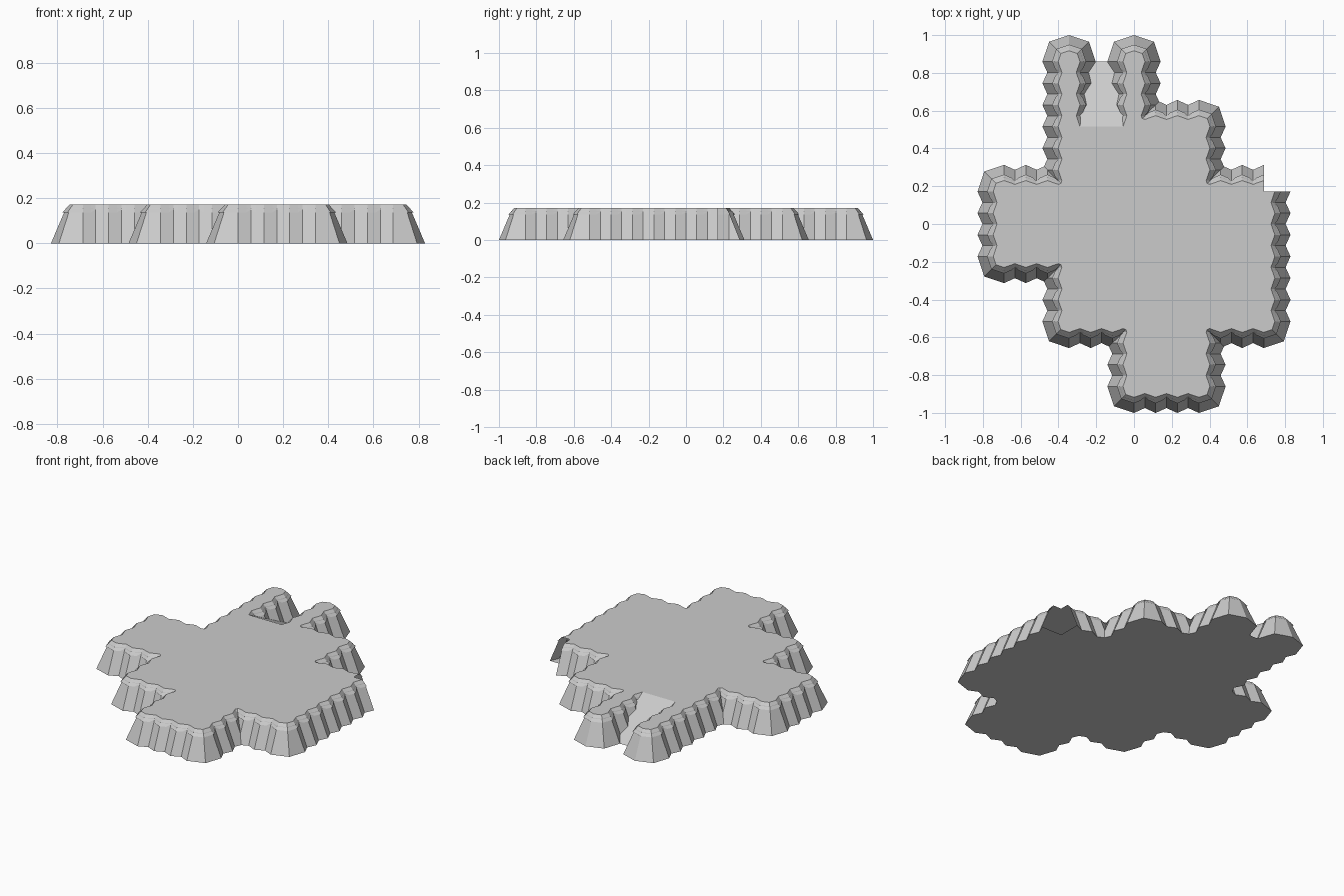
import bpy, bmesh
from math import radians
from mathutils import Vector, Matrix

if "Cube" in bpy.data.objects:
    bpy.data.objects.remove(bpy.data.objects["Cube"])

U = 0.34375          # tile size
H = U / 2            # plateau height
P = U / 6            # half pitch of the cliff flutes

# (ridge offset, groove offset) from the tile line at each level
BASE, WALL_TOP = (0.141, 0.115), (0.075, 0.052)
LIP, LIP_NOTCH, RIM = (0.090, 0.065), 0.056, (0.058, 0.038)


def make_object(name, bm):
    bmesh.ops.remove_doubles(bm, verts=bm.verts, dist=1e-5)
    mesh = bpy.data.meshes.new(name)
    bm.to_mesh(mesh)
    bm.free()
    obj = bpy.data.objects.new(name, mesh)
    bpy.context.collection.objects.link(obj)
    return obj


def face(bm, pts):
    bm.faces.new([bm.verts.new(p) for p in pts])


def bridge(bm, low, high):
    for i in range(len(low) - 1):
        face(bm, (low[i], low[i + 1], high[i + 1], high[i]))


def at(p, z):
    return Vector((p.x, p.y, z))


# Straight cliff: fluted wall and notched lip from a to b (outside on the right)
def straight(walls, tops, a, b):
    d = (b - a).normalized()
    n = Vector((d.y, -d.x))
    steps = round((b - a).length / P)

    def line(level, z):
        return [at(a + d * P * i + n * level[i % 2], z) for i in range(steps + 1)]

    base, rim = line(BASE, 0), line(RIM, H)
    bridge(walls, base, line(WALL_TOP, 0.155))
    face(walls, [at(b, 0), at(a, 0)][::-1] + base[::-1])
    low, high = [], []
    for i in range(0, steps, 2):
        for t, k, notch in ((0, 0, 0), (0.65, 0.65, 0), (1, 1, 1), (1.35, 0.65, 0)):
            o = LIP_NOTCH if notch else LIP[0] + (LIP[1] - LIP[0]) * k
            r = RIM[0] + (RIM[1] - RIM[0]) * k
            p = a + d * P * (i + t)
            low.append(at(p + n * o, 0.149 if notch else 0.137))
            high.append(at(p + n * r, H))
    low.append(at(b + n * LIP[0], 0.137))
    high.append(rim[-1])
    bridge(tops, low, high)
    face(tops, [at(b, H), at(a, H)] + high)


# Outer corner: two facets turning a quarter circle counter-clockwise
def corner(walls, tops, c, n):
    def arc(r, z):
        return [at(c + (Matrix.Rotation(radians(t), 2) @ n) * r * k, z)
                for t, k in ((0, 1), (45, 1.06), (90, 1))]

    base, rim = arc(BASE[0], 0), arc(RIM[0], H)
    bridge(walls, base, arc(WALL_TOP[0], 0.155))
    face(walls, [at(c, 0)] + base[::-1])
    bridge(tops, arc(LIP[0], 0.137), rim)
    face(tops, [at(c, H)] + rim)


# Tile line around the plateau, counter-clockwise; narrow spurs are doubled back
path = [(-1, 1.5), (-1, 2.5), (-1, 0.5), (-2, 0.5), (-2, -0.5), (-1, -0.5),
        (-1, -1.5), (0, -1.5), (0, -2.5), (1, -2.5), (1, -1.5), (2, -1.5),
        (2, 0.5), (1, 0.5), (1, 1.5), (0, 1.5), (0, 2.5), (0, 1.5)]
pts = [Vector(p) * U for p in path]

walls, tops = bmesh.new(), bmesh.new()
for i in range(len(pts) - 1):
    a, b = pts[i], pts[i + 1]
    straight(walls, tops, a, b)
    if i + 2 == len(pts) or path[i + 1] == (2, 0.5):   # one corner tile is left open
        continue
    d, e = (b - a).normalized(), (pts[i + 2] - b).normalized()
    n = Vector((d.y, -d.x))
    turn = d.x * e.y - d.y * e.x
    if turn > 0.5:
        corner(walls, tops, b, n)
    elif d.dot(e) < -0.5:                               # spur tip turns twice
        corner(walls, tops, b, n)
        corner(walls, tops, b, d)

# Flat plateau and underside
for x0, x1, y0, y1 in ((0, 1, -2.5, -1.5), (-1, 2, -1.5, -0.5),
                       (-2, 2, -0.5, 0.5), (-1, 1, 0.5, 1.5)):
    quad = [Vector(p) * U for p in ((x0, y0), (x1, y0), (x1, y1), (x0, y1))]
    face(tops, [at(p, H) for p in quad])
    face(walls, [at(p, 0) for p in reversed(quad)])

make_object("cliff_walls", walls)
make_object("plateau_top", tops)

# Ramp between the two spurs
bm = bmesh.new()
hi = [Vector((-U, 1.5 * U, H)), Vector((0, 1.5 * U, H))]
lo = [Vector((0, 2.5 * U, 0)), Vector((-U, 2.5 * U, 0))]
face(bm, hi + lo)
face(bm, [lo[1], lo[0], at(hi[1], 0), at(hi[0], 0)])
bmesh.ops.remove_doubles(bm, verts=bm.verts, dist=1e-5)
make_object("ramp", bm)
